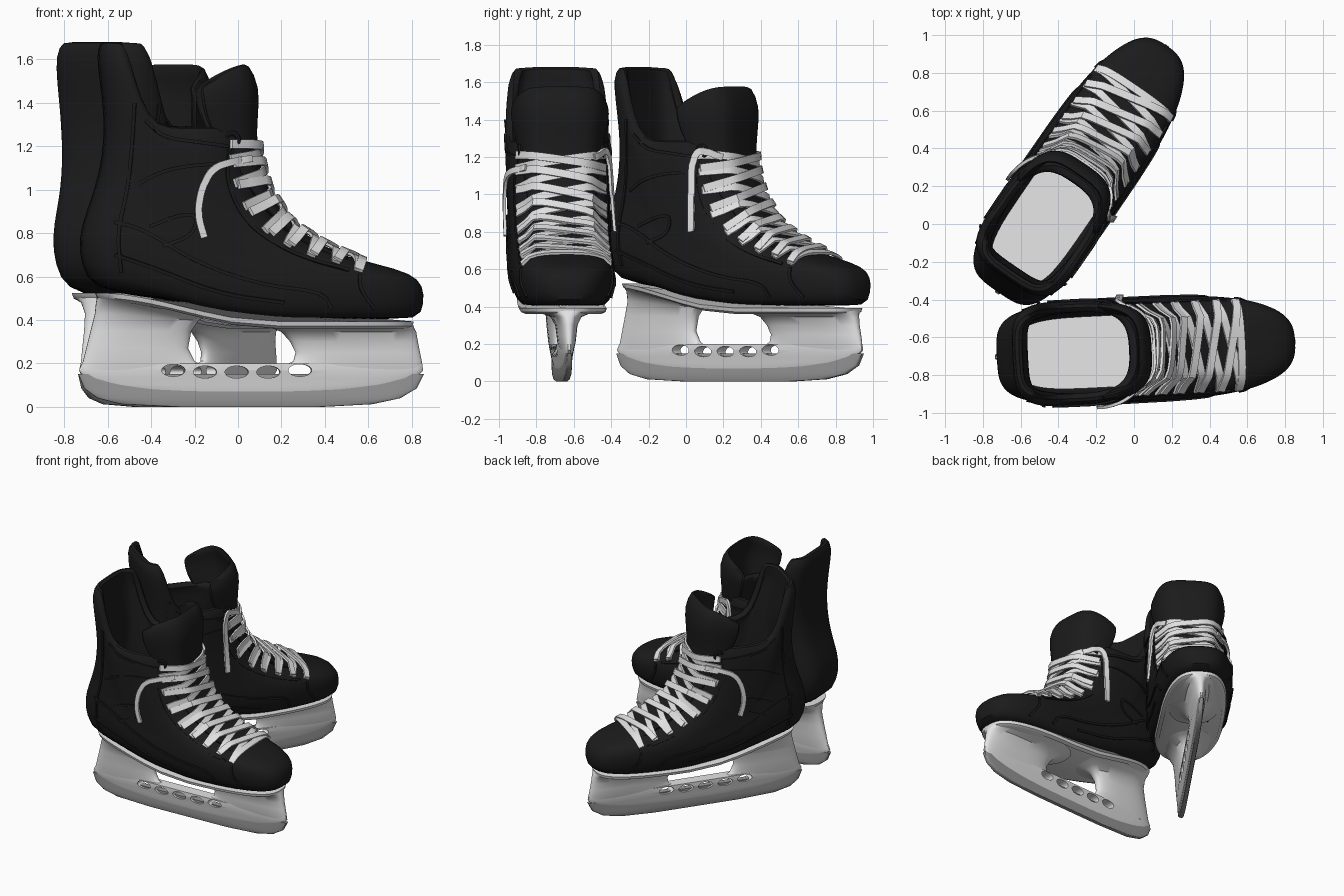
import bpy, bmesh, math
from mathutils import Vector, Matrix
from mathutils.bvhtree import BVHTree

if "Cube" in bpy.data.objects:
    bpy.data.objects.remove(bpy.data.objects["Cube"])


def material(name, value, rough=0.6):
    m = bpy.data.materials.new(name)
    m.use_nodes = True
    colour = (value, value, value, 1)
    m.diffuse_color = colour
    bsdf = m.node_tree.nodes["Principled BSDF"]
    bsdf.inputs["Base Color"].default_value = colour
    bsdf.inputs["Roughness"].default_value = rough
    return m


BLACK = material("boot black", 0.011)
LACE = material("lace white", 0.75)
PLASTIC = material("holder pale grey", 0.78)
STEEL = material("blade steel grey", 0.32)
INSOLE = material("insole off white", 0.88)
parts = []


def make(name, verts, faces, mat):
    mesh = bpy.data.meshes.new(name)
    mesh.from_pydata(verts, [], faces)
    mesh.materials.append(mat)
    ob = bpy.data.objects.new(name, mesh)
    bpy.context.collection.objects.link(ob)
    parts.append(ob)
    return ob


def quads(rows, n, closed):
    """Quad strip indices for stacked rows of n points."""
    return [(k * n + i, k * n + (i + 1) % n, (k + 1) * n + (i + 1) % n, (k + 1) * n + i)
            for k in range(rows - 1) for i in range(n if closed else n - 1)]


def smoothstep(lo, hi, u):
    t = min(1, max(0, (u - lo) / (hi - lo)))
    return t * t * (3 - 2 * t)


def stack(name, mat, rings, front=2.5, back=2.5, drop=(0, 1, 0, 1), n=48, open_top=False):
    """Loft of rounded rings: (back x, back z, front x, front z, half width)."""
    verts = []
    for k, (xb, zb, xf, zf, w) in enumerate(rings):
        t = k / (len(rings) - 1)
        lo = drop[0] + (drop[2] - drop[0]) * t
        hi = drop[1] + (drop[3] - drop[1]) * t
        for i in range(n):
            a = math.tau * (i + 0.5) / n
            c, s = math.cos(a), math.sin(a)
            power = 2 / (front if c > 0 else back)
            u = 0.5 + 0.5 * math.copysign(abs(c) ** power, c)
            y = w * math.copysign(abs(s) ** power, s)
            verts.append((xb + (xf - xb) * u, y, zb + (zf - zb) * smoothstep(lo, hi, u)))
    faces = quads(len(rings), n, True) + [tuple(reversed(range(n)))]
    if not open_top:
        faces.append(tuple(range(len(verts) - n, len(verts))))
    return make(name, verts, faces, mat)


def padded(ob, thickness):
    s = ob.modifiers.new("thickness", "SOLIDIFY")
    s.thickness, s.offset = thickness, -1
    ob.modifiers.new("smooth", "SUBSURF").levels = 1


# Boot shell with the tall tendon guard at the back
shell = stack("boot_shell", BLACK, [
    (-.62, .515, .80, .385, .2), (-.70, .59, .85, .43, .25), (-.738, .72, .862, .52, .274),
    (-.72, .84, .838, .59, .277), (-.675, .96, .74, .635, .274), (-.645, 1.06, .52, .685, .272),
    (-.625, 1.16, .31, .76, .272), (-.615, 1.27, .16, .87, .274), (-.62, 1.38, .08, 1.0, .277),
    (-.635, 1.5, .04, 1.15, .28), (-.65, 1.62, .03, 1.27, .278), (-.635, 1.69, .025, 1.3, .24)],
    2.8, 4, (0, .55, .13, .37), open_top=True)
padded(shell, 0.055)

# Tongue: centre x, centre z, half width, wrap depth, corner drop
tongue_rows = [(.58, .655, .17, .02, 0), (.40, .735, .18, .03, 0), (.24, .835, .18, .06, 0),
               (.13, 1.0, .19, .1, 0), (.08, 1.18, .22, .22, 0), (.09, 1.35, .26, .33, 0),
               (.1, 1.47, .275, .35, .04), (.045, 1.59, .26, .3, .12)]
tv, cols = [], 17
for x, z, w, d, corner in tongue_rows:
    for i in range(cols):
        v = 2 * i / (cols - 1) - 1
        a = v * 1.45
        tv.append((x - d * (1 - math.cos(a)) ** 1.7, w * math.sin(a), z - corner * v ** 4))
tongue = make("tongue", tv, quads(len(tongue_rows), cols, False), BLACK)
padded(tongue, 0.04)

# Surface lookup used to lay seams and laces on the boot
sv, sf = [], []
for ob in (shell, tongue):
    base = len(sv)
    sv += [v.co.copy() for v in ob.data.vertices]
    sf += [[base + i for i in p.vertices] for p in ob.data.polygons]
surface = BVHTree.FromPolygons(sv, sf)


def ribbon(name, hits, width, thick, mat):
    """Flat strip through (point, normal) pairs."""
    verts = []
    for i, (p, n) in enumerate(hits):
        tangent = hits[min(i + 1, len(hits) - 1)][0] - hits[max(i - 1, 0)][0]
        side = tangent.cross(n).normalized() * width / 2
        up = n * thick / 2
        verts += [p + side + up, p - side + up, p - side - up, p + side - up]
    last = len(verts) - 4
    faces = quads(len(hits), 4, True) + [(3, 2, 1, 0), tuple(last + i for i in range(4))]
    ob = make(name, verts, faces, mat)
    bm = bmesh.new()
    bm.from_mesh(ob.data)
    bmesh.ops.recalc_face_normals(bm, faces=bm.faces)
    bm.to_mesh(ob.data)
    bm.free()


def side_path(points, side, lift):
    """Round a side-on polyline and project it onto the left or right wall."""
    pts = [Vector(p) for p in points]
    for _ in range(3):
        cut = [p.lerp(q, f) for p, q in zip(pts, pts[1:]) for f in (.25, .75)]
        pts = [pts[0]] + cut + [pts[-1]]
    hits = []
    for x, z in pts:
        p, n, _, _ = surface.ray_cast(Vector((x, side, z)), Vector((0, -side, 0)))
        if p:
            hits.append((p + n * lift, n))
    return hits


seams = {
    "eyelet_facing": [(-.05, 1.2), (-.07, 1.05), (0, .88), (.12, .77), (.3, .68), (.5, .63)],
    "quarter_seam": [(-.58, .85), (-.45, .82), (-.2, .66), (.1, .56), (.38, .53), (.42, .45)],
    "lower_seam": [(-.58, .7), (-.4, .64), (-.1, .52), (.2, .48)],
    "toe_cap_seam": [(.55, .61), (.55, .54), (.62, .45)],
    "ankle_seam": [(-.48, 1.02), (-.38, 1.08), (-.25, 1.11), (-.1, 1.12)],
    "ankle_pad_seam": [(-.42, .83), (-.3, .88), (-.2, .89), (-.22, .79), (-.36, .74)],
    "guard_seam": [(-.49, 1.4), (-.5, 1.2), (-.52, 1.0), (-.57, .8), (-.55, .62)],
    "collar_seam": [(-.44, 1.32), (-.36, 1.24), (-.2, 1.22), (-.06, 1.2)],
}
for side in (-1, 1):
    for name, pts in seams.items():
        ribbon(name, side_path(pts, side, 0.001), 0.016, 0.012, BLACK)
    # Top eyelet rivet
    spot = side_path([(-.04, 1.23), (-.03, 1.23)], side, 0.003)[0][0]
    bpy.ops.mesh.primitive_torus_add(major_radius=.03, minor_radius=.012, major_segments=20,
                                     minor_segments=8, location=spot, rotation=(math.pi / 2, 0, 0))
    rivet = bpy.context.object
    rivet.name = "top_eyelet"
    rivet.data.materials.append(BLACK)
    parts.append(rivet)

# Criss-cross laces over the instep
instep = [Vector((x, 0, z)) for x, z in [(.56, .67), (.46, .71), (.36, .755), (.27, .81), (.2, .87),
                                         (.14, .96), (.11, 1.06), (.09, 1.15), (.085, 1.22)]]


def lace(name, i, j, flip, lift):
    a, b = instep[i], instep[max(j, i + 1)]
    t = (b - a).normalized()
    n = Vector((t.z, 0, -t.x))
    hits = []
    for s in range(13):
        f = s / 12
        p = instep[i].lerp(instep[j], f) + Vector((0, flip * .24 * (2 * f - 1), 0))
        hit, _, _, _ = surface.ray_cast(p + n * .3, -n, .6)
        if hit:
            wrap = Vector((0, p.y * 3 * abs(p.y) / .25, 0))
            hits.append((hit + n * lift, (n + wrap).normalized()))
    ribbon(name, hits, 0.042, 0.014, LACE)


lace("toe_lace", 0, 0, 1, 0.018)
for i in range(len(instep) - 1):
    lace("lace_under", i, i + 1, 1, 0.016)
    lace("lace_over", i, i + 1, -1, 0.03)

# Loose lace ends hanging at each side
ribbon("loose_lace_outer", side_path([(.04, 1.14), (-.04, 1.13), (-.14, 1.1), (-.19, .99),
                                      (-.2, .88), (-.17, .78)], -1, .02), .032, .016, LACE)
ribbon("loose_lace_inner", side_path([(.05, 1.2), (0, 1.23), (-.05, 1.24), (-.08, 1.18),
                                      (-.075, 1.0), (-.06, .8)], 1, .02), .036, .016, LACE)

# Insole and outsole
stack("insole", INSOLE, [(-.62, .6, .3, .6, .19), (-.62, .62, .3, .62, .19)], 4, 4)
stack("outsole", PLASTIC, [(-.63, .49, .785, .36, .2), (-.65, .502, .805, .372, .225),
                           (-.66, .525, .81, .393, .232)], 2.8, 3, (0, .55, 0, .55))

# Blade holder: bridge with an upturned lower edge, and two flared struts
holder = [
    stack("holder_bridge", PLASTIC, [
        (-.42, .066, .48, .066, .02), (-.58, .08, .66, .08, .024), (-.66, .102, .76, .102, .028),
        (-.71, .132, .82, .132, .034), (-.735, .168, .855, .168, .042),
        (-.72, .2, .85, .2, .042)], 3, 3),
    stack("holder_rear_strut", PLASTIC, [
        (-.73, .17, -.13, .17, .036), (-.715, .21, -.2, .21, .043), (-.70, .27, -.23, .27, .05),
        (-.68, .35, -.215, .35, .058), (-.66, .43, -.18, .4, .075),
        (-.655, .48, -.13, .42, .12), (-.65, .505, -.07, .435, .19)]),
    stack("holder_front_strut", PLASTIC, [
        (.17, .17, .85, .17, .036), (.255, .21, .848, .21, .045), (.265, .25, .84, .25, .05),
        (.24, .3, .83, .3, .056), (.2, .345, .822, .345, .08),
        (.15, .365, .812, .365, .13), (.08, .385, .805, .385, .19)])]

# Oval openings through the bridge
bm = bmesh.new()
for i in range(5):
    place = (Matrix.Translation((-.3 + .146 * i, 0, .168 - .008 * (i % 4 > 0)))
             @ Matrix.Diagonal((.054, 1, .028, 1)) @ Matrix.Rotation(math.pi / 2, 4, "X"))
    bmesh.ops.create_cone(bm, cap_ends=True, segments=24, radius1=1, radius2=1, depth=.4, matrix=place)
cut_mesh = bpy.data.meshes.new("hole_cutter")
bm.to_mesh(cut_mesh)
bm.free()
cutter = bpy.data.objects.new("hole_cutter", cut_mesh)
cutter.hide_render = True
bpy.context.collection.objects.link(cutter)
for ob in holder:
    b = ob.modifiers.new("holes", "BOOLEAN")
    b.operation, b.object, b.solver = "DIFFERENCE", cutter, "EXACT"

# Steel runner
stack("steel_runner", STEEL, [
    (-.3, 0, .4, 0, .014), (-.54, .012, .62, .012, .018), (-.65, .04, .75, .04, .021),
    (-.68, .062, .785, .062, .021), (-.71, .085, .825, .085, .021),
    (-.737, .15, .857, .15, .021)], 8, 8)

# Apply modifiers, smooth, then place one skate and its mirrored partner
bpy.context.view_layer.update()
deps = bpy.context.evaluated_depsgraph_get()
baked = [bpy.data.meshes.new_from_object(ob.evaluated_get(deps)) for ob in parts]
bpy.ops.object.select_all(action="DESELECT")
for ob, mesh in zip(parts, baked):
    ob.modifiers.clear()
    ob.data = mesh
    ob.select_set(True)
bpy.context.view_layer.objects.active = shell
bpy.ops.object.shade_smooth_by_angle(angle=math.radians(40))
bpy.data.objects.remove(cutter)

first = Matrix.Translation((0, -.667, 0)) @ Matrix.Rotation(math.radians(2.9), 4, "Z")
second = (Matrix.Translation((-.31, .24, 0)) @ Matrix.Rotation(math.radians(55.5), 4, "Z")
          @ Matrix.Diagonal((1, -1, 1, 1)))
for ob in parts:
    local = ob.matrix_world.copy()
    twin = ob.copy()
    twin.data = ob.data.copy()
    twin.name = "second_" + ob.name
    bpy.context.collection.objects.link(twin)
    for o, m in ((ob, first), (twin, second)):
        o.data.transform(m @ local)
        o.matrix_world = Matrix()
    twin.data.flip_normals()
